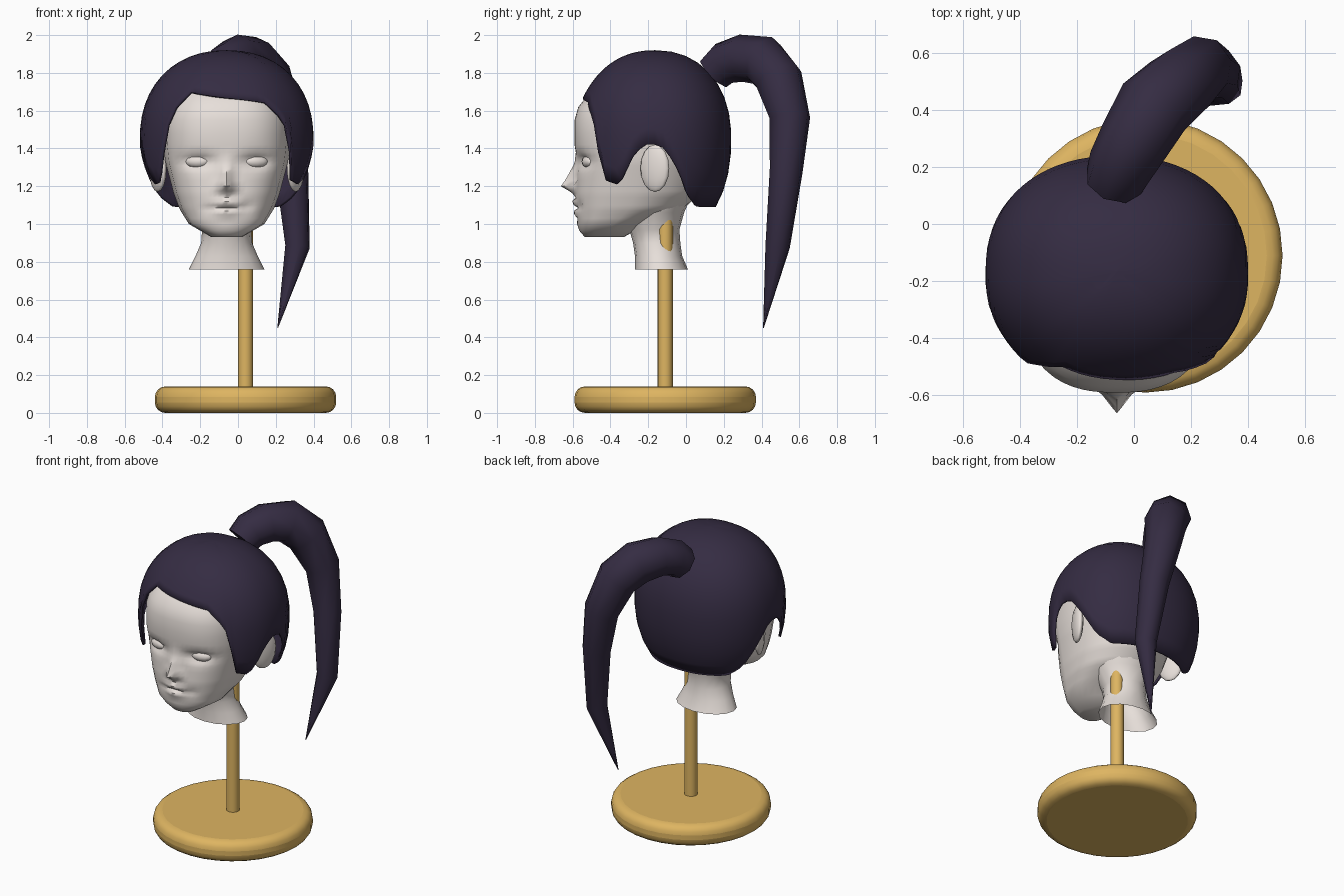
import bpy, bmesh
from math import sin, cos, acos, pi, radians, exp
from mathutils import Vector

if "Cube" in bpy.data.objects:
    bpy.data.objects.remove(bpy.data.objects["Cube"])

CX = -0.06  # symmetry plane of the head


def material(name, rgb):
    m = bpy.data.materials.new(name)
    m.diffuse_color = (*rgb, 1)
    m.use_nodes = True
    m.node_tree.nodes["Principled BSDF"].inputs["Base Color"].default_value = m.diffuse_color
    return m


SKIN = material("pale", (0.80, 0.74, 0.70))
HAIR = material("dark_hair", (0.035, 0.025, 0.055))
WOOD = material("ochre", (0.73, 0.46, 0.12))


def finish(ob, mat, angle=50):
    ob.data.materials.append(mat)
    bpy.ops.object.select_all(action='DESELECT')
    ob.select_set(True)
    bpy.context.view_layer.objects.active = ob
    bpy.ops.object.shade_smooth_by_angle(angle=radians(angle))
    return ob


def loft(name, rings, mat, cap_start=True, cap_end=True, angle=50):
    """Skin a list of equal-length closed rings."""
    bm = bmesh.new()
    vs = [[bm.verts.new(p) for p in r] for r in rings]
    n = len(vs[0])
    for a, b in zip(vs, vs[1:]):
        for i in range(n):
            j = (i + 1) % n
            bm.faces.new((a[i], a[j], b[j], b[i]))
    if cap_start:
        bm.faces.new(vs[0][::-1])
    if cap_end:
        bm.faces.new(vs[-1])
    bmesh.ops.remove_doubles(bm, verts=bm.verts, dist=0.0005)
    bmesh.ops.recalc_face_normals(bm, faces=bm.faces)
    me = bpy.data.meshes.new(name)
    bm.to_mesh(me)
    bm.free()
    ob = bpy.data.objects.new(name, me)
    bpy.context.collection.objects.link(ob)
    return finish(ob, mat, angle)


def lerp_table(table, x):
    for a, b in zip(table, table[1:]):
        if x <= b[0]:
            t = (x - a[0]) / (b[0] - a[0])
            return [p + (q - p) * t for p, q in zip(a, b)][1:]
    return list(table[-1][1:])


def add_ball(name, loc, scale, rot_z, mat, seg=12, rings=8):
    bpy.ops.mesh.primitive_uv_sphere_add(segments=seg, ring_count=rings, location=loc, rotation=(0, 0, rot_z))
    ob = bpy.context.object
    ob.name = name
    ob.scale = scale
    return finish(ob, mat)


# Stand: rounded disc and pole
bpy.ops.mesh.primitive_cylinder_add(vertices=32, radius=0.48, depth=0.14, location=(0.04, -0.11, 0.07))
base = bpy.context.object
base.name = "stand_base"
bev = base.modifiers.new("round", 'BEVEL')
bev.width, bev.segments = 0.055, 4
finish(base, WOOD, 35)
bpy.ops.mesh.primitive_cylinder_add(vertices=16, radius=0.04, depth=0.92, location=(0.04, -0.11, 0.58))
bpy.context.object.name = "stand_pole"
finish(bpy.context.object, WOOD)

# Head: rows of (z, front y, back y, half width, widest y)
HEAD = [(0.93, -0.535, -0.33, 0.08, -0.44), (0.965, -0.56, -0.27, 0.14, -0.42),
        (1.0, -0.57, -0.22, 0.20, -0.38), (1.08, -0.58, -0.01, 0.25, -0.30),
        (1.16, -0.585, 0.07, 0.28, -0.27), (1.33, -0.575, 0.15, 0.325, -0.25),
        (1.42, -0.59, 0.17, 0.335, -0.25), (1.55, -0.59, 0.17, 0.335, -0.25),
        (1.62, -0.57, 0.16, 0.32, -0.23), (1.70, -0.505, 0.13, 0.29, -0.2),
        (1.78, -0.39, 0.06, 0.22, -0.17), (1.85, -0.25, -0.07, 0.09, -0.16)]
LEVELS = [0.93, 0.965, 1.0, 1.03, 1.05, 1.07, 1.085, 1.1, 1.12, 1.14, 1.16, 1.175, 1.2, 1.23,
          1.265, 1.29, 1.31, 1.335, 1.36, 1.38, 1.42, 1.48, 1.55, 1.62, 1.66, 1.70, 1.74, 1.78, 1.85]
NOSE = [(0, 0, .05), (1.15, 0.0, .05), (1.175, 0.035, .065), (1.2, 0.08, .065), (1.23, 0.06, .05),
        (1.31, 0.02, .05), (1.38, 0.0, .05), (3, 0, .05)]
# soft bumps: (offset x, z, spread x, spread z, push forward)
BUMPS = [(0, 1.112, .06, .014, .028), (0, 1.06, .05, .016, .022), (0, 1.085, .07, .008, -.014),
         (.155, 1.33, .07, .032, -.04), (-.155, 1.33, .07, .032, -.04),
         (0, 0.985, .06, .03, .008), (.11, 1.095, .03, .025, -.012), (-.10, 1.08, .03, .02, -.008)]
FRONT = (0, .09, .18, .27, .36, .46, .56, .66, .76, .86, .94, 1)


def head_ring(z):
    yf, yb, hw, yc = lerp_table(HEAD, z)
    amp, w = lerp_table(NOSE, z)

    def front(u):
        x = hw * u
        y = yc - (yc - yf) * (1 - abs(u) ** 2.5) ** 0.4
        y -= amp * max(0, 1 - abs(x) / w)
        for bx, bz, sx, sz, d in BUMPS:
            y -= d * exp(-((x - bx) / sx) ** 2 - ((z - bz) / sz) ** 2)
        return (CX + x, y, z)
    pts = [front(-u) for u in FRONT[:0:-1]] + [front(u) for u in FRONT]
    pts += [(CX + hw * cos(t), yc + (yb - yc) * sin(t), z) for t in (pi * k / 12 for k in range(1, 12))]
    return pts


loft("head", [head_ring(z) for z in LEVELS], SKIN, angle=60)

# Neck: flared at the open bottom, rows of (z, front y, back y, half width)
NECK = [(0.76, -0.27, 0.01, 0.20), (0.83, -0.27, -0.02, 0.165), (0.9, -0.28, -0.03, 0.135),
        (0.97, -0.30, -0.035, 0.13), (1.06, -0.33, -0.01, 0.19), (1.15, -0.33, 0.03, 0.21)]
loft("neck", [[(CX + w * cos(t), (f + b) / 2 + (b - f) / 2 * sin(t), z)
               for t in (2 * pi * k / 16 for k in range(16))] for z, f, b, w in NECK],
     SKIN, cap_start=False)

# Ears and eyes, mirrored
for s, side in ((1, "right"), (-1, "left")):
    add_ball("ear_" + side, (CX + s * 0.365, -0.165, 1.295), (0.032, 0.085, 0.125), -s * 0.45, SKIN, 10, 8)
    add_ball("eye_" + side, (CX + s * 0.155, -0.515, 1.33), (0.065, 0.035, 0.034), s * 0.25, SKIN)

# Hair cap: dome cut off at a hairline of (azimuth from the front, z)
SIDE = [(60, 1.21), (66, 1.24), (77, 1.38), (87, 1.43), (96, 1.40), (105, 1.30),
        (117, 1.15), (131, 1.09), (180, 1.09)]
LINE = [(-a, z) for a, z in SIDE[::-1]] + [(-53, 1.22), (-46, 1.33), (-43, 1.45), (-37, 1.6), (-25, 1.70),
        (0, 1.67), (25, 1.645), (36, 1.57), (42, 1.5), (45, 1.38), (50, 1.23)] + SIDE
P, ZC, ROWS, COLS = 2 / 2.2, 1.45, 12, 72


def spow(v, p):
    return (1 if v >= 0 else -1) * abs(v) ** p


meridians = []
for k in range(COLS):
    az = -180 + 360 * k / COLS
    h = lerp_table(LINE, az)[0]
    q = (h - ZC) / (0.47 if h > ZC else 0.55)
    end = acos(spow(q, 1 / P))
    col = []
    for i in range(ROWS + 1):
        a = end * max(i, 0.02) / ROWS
        c, f = spow(cos(a), P), sin(a) ** P
        # lift the fringe slightly off the forehead
        f += 0.03 * (i / ROWS) ** 4 * max(0, cos(radians(az)))
        z = ZC + c * (0.47 if c > 0 else 0.55)
        col.append((CX + 0.46 * f * spow(sin(radians(az)), P), -0.165 - 0.405 * f * spow(cos(radians(az)), P), z))
    meridians.append(col)
cap = loft("hair_cap", [[m[i] for m in meridians] for i in range(ROWS + 1)], HAIR, cap_end=False)
sol = cap.modifiers.new("thickness", 'SOLIDIFY')
sol.thickness, sol.offset = 0.015, -1

# Ponytail: tapering eight-sided tube, (x, y, z, radius)
TAIL = [(-0.07, 0.15, 1.80, 0.105), (-0.05, 0.20, 1.85, 0.115), (0.0, 0.29, 1.878, 0.125),
        (0.07, 0.41, 1.865, 0.135), (0.16, 0.49, 1.77, 0.13), (0.235, 0.55, 1.56, 0.11),
        (0.285, 0.53, 1.28, 0.09), (0.315, 0.485, 0.88, 0.067), (0.21, 0.41, 0.45, 0.002)]
pts = [Vector(t[:3]) for t in TAIL]
side_dir = Vector((0.85, -0.5, 0)).normalized()
rings = []
for i, p in enumerate(pts):
    tan = (pts[min(i + 1, len(pts) - 1)] - pts[max(i - 1, 0)]).normalized()
    u = (side_dir - tan * side_dir.dot(tan)).normalized()
    v = tan.cross(u)
    rings.append([p + TAIL[i][3] * (u * cos(2 * pi * k / 8) + v * sin(2 * pi * k / 8)) for k in range(8)])
loft("ponytail", rings, HAIR, angle=60)
